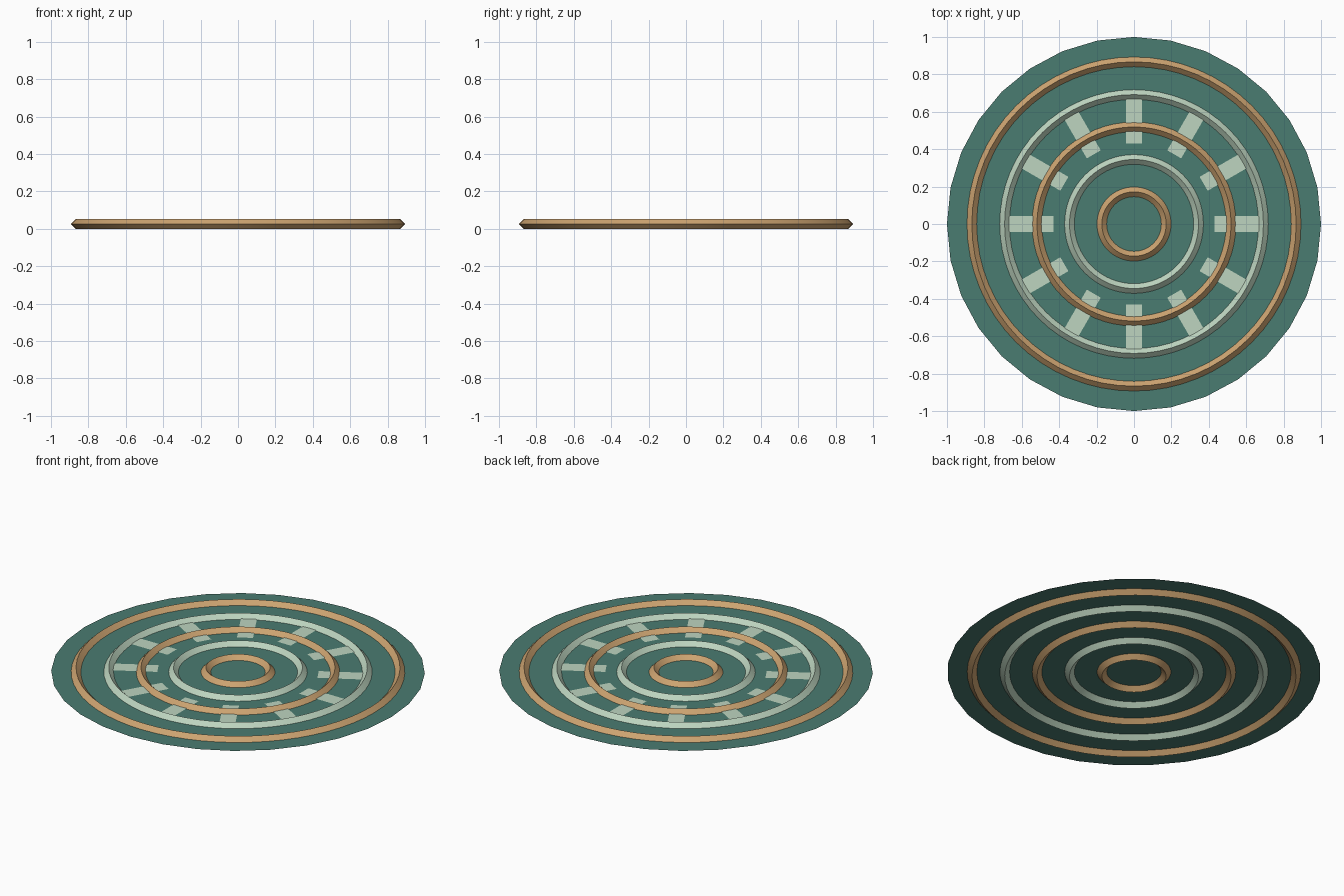
import bpy, math

if "Cube" in bpy.data.objects:
    bpy.data.objects.remove(bpy.data.objects["Cube"])

MID = 0.026   # height of the disc plane, half the ring thickness


def material(name, rgb):
    # sRGB 0-255 to linear
    lin = [((c / 255 + 0.055) / 1.055) ** 2.4 for c in rgb]
    m = bpy.data.materials.new(name)
    m.diffuse_color = (*lin, 1)
    m.use_nodes = True
    m.node_tree.nodes["Principled BSDF"].inputs["Base Color"].default_value = m.diffuse_color
    return m


teal = material("teal", (74, 124, 113))
bronze = material("bronze", (205, 164, 113))
pale = material("pale_green", (190, 213, 192))


def finish(name, mat):
    ob = bpy.context.object
    ob.name = name
    ob.data.materials.append(mat)
    return ob


# Thin 32-sided base disc
bpy.ops.mesh.primitive_circle_add(vertices=32, radius=1, fill_type='NGON',
                                  location=(0, 0, MID))
finish("base_disc", teal)

# Concentric rings with a diamond cross-section
for i, radius in enumerate((0.867, 0.692, 0.519, 0.345, 0.172)):
    bpy.ops.mesh.primitive_torus_add(major_radius=radius, minor_radius=MID,
                                     major_segments=64, minor_segments=4,
                                     location=(0, 0, MID))
    ring = finish(f"ring_{i + 1}", pale if i % 2 else bronze)
    bpy.ops.object.shade_smooth_by_angle(angle=math.radians(30))

# Twelve flat radial marks lying just above the disc
for i in range(12):
    a = i * math.tau / 12
    bpy.ops.mesh.primitive_plane_add(
        size=1, location=(0.55 * math.cos(a), 0.55 * math.sin(a), MID + 0.003),
        rotation=(0, 0, a))
    bpy.context.object.scale = (0.24, 0.086, 1)
    finish(f"radial_mark_{i + 1}", pale)
